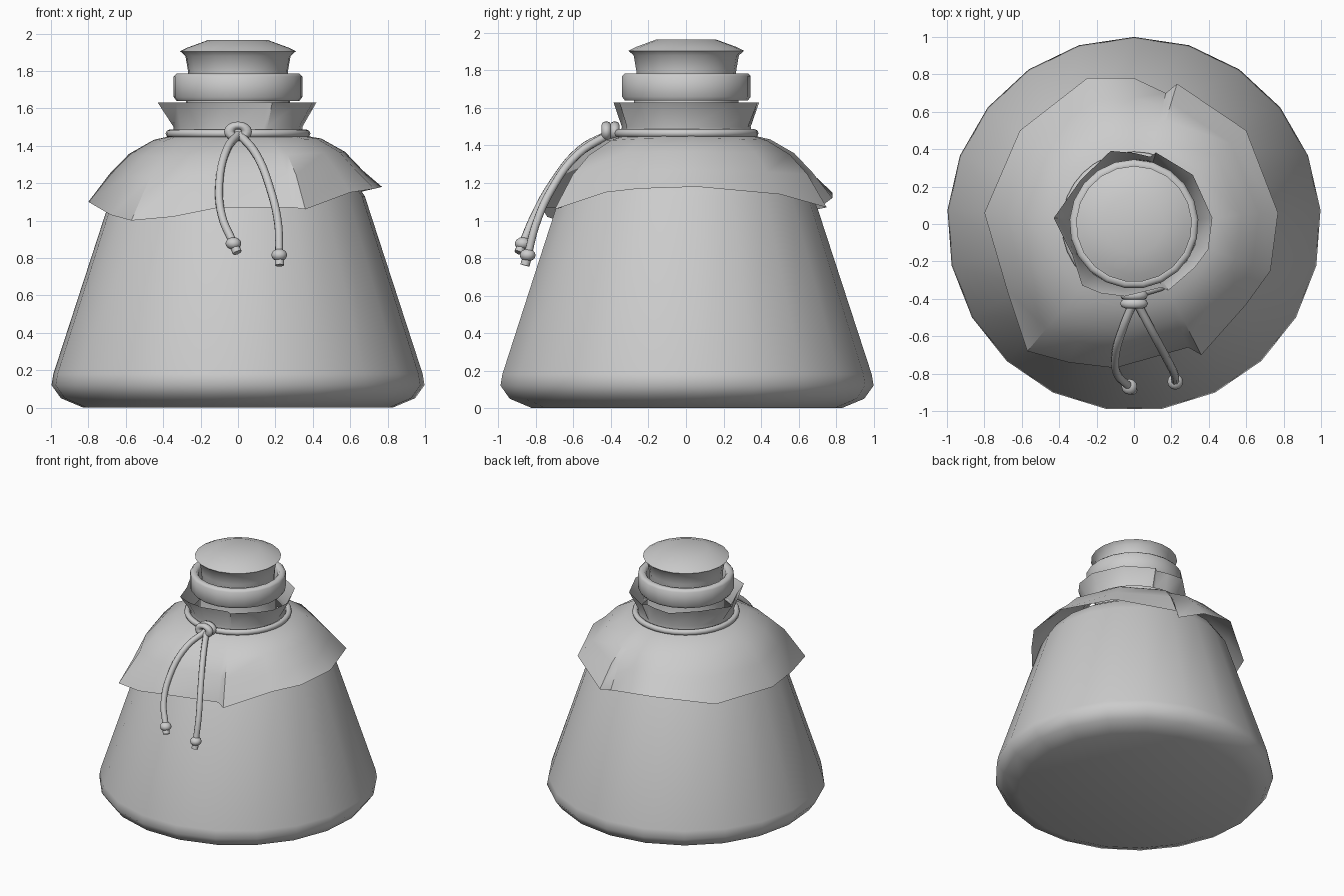
import bpy
import math
from mathutils import Vector

if "Cube" in bpy.data.objects:
    bpy.data.objects.remove(bpy.data.objects["Cube"])

SIDES = 21


def finish(obj, angle=50):
    bpy.ops.object.select_all(action='DESELECT')
    obj.select_set(True)
    bpy.context.view_layer.objects.active = obj
    bpy.ops.object.shade_smooth_by_angle(angle=math.radians(angle))
    return obj


def mesh_object(name, verts, faces, angle=50):
    me = bpy.data.meshes.new(name)
    me.from_pydata(verts, [], faces)
    me.update()
    obj = bpy.data.objects.new(name, me)
    bpy.context.collection.objects.link(obj)
    return finish(obj, angle)


def bridge(rings, n):
    """Quads between consecutive rings of n vertices, listed bottom to top."""
    return [(k * n + i, k * n + (i + 1) % n, (k + 1) * n + (i + 1) % n, (k + 1) * n + i)
            for k in range(rings - 1) for i in range(n)]


def lathe(name, profile, angle=50, caps=True):
    verts = []
    for r, z in profile:
        for i in range(SIDES):
            a = math.pi / 2 + 2 * math.pi * i / SIDES
            verts.append((r * math.cos(a), r * math.sin(a), z))
    faces = bridge(len(profile), SIDES)
    if caps:
        top = (len(profile) - 1) * SIDES
        faces.append(tuple(reversed(range(SIDES))))
        faces.append(tuple(range(top, top + SIDES)))
    return mesh_object(name, verts, faces, angle)


def tube(name, points, radius):
    cu = bpy.data.curves.new(name, 'CURVE')
    cu.dimensions = '3D'
    cu.bevel_depth = radius
    cu.bevel_resolution = 2
    cu.resolution_u = 5
    cu.use_fill_caps = True
    sp = cu.splines.new('BEZIER')
    sp.bezier_points.add(len(points) - 1)
    for bp, p in zip(sp.bezier_points, points):
        bp.co = p
        bp.handle_left_type = bp.handle_right_type = 'AUTO'
    obj = bpy.data.objects.new(name, cu)
    bpy.context.collection.objects.link(obj)
    bpy.ops.object.select_all(action='DESELECT')
    obj.select_set(True)
    bpy.context.view_layer.objects.active = obj
    bpy.ops.object.convert(target='MESH')
    return finish(bpy.context.view_layer.objects.active)


def torus(name, loc, major, minor, rot=(0, 0, 0), scale=(1, 1, 1), seg=24):
    bpy.ops.mesh.primitive_torus_add(location=loc, rotation=rot, major_radius=major,
                                     minor_radius=minor, major_segments=seg, minor_segments=8)
    obj = bpy.context.object
    obj.name = name
    obj.scale = scale
    return finish(obj)


# Flask body with hidden shoulder and neck
lathe("flask_body", [(0.83, 0), (0.95, 0.05), (1.0, 0.12), (0.99, 0.18), (0.68, 1.13),
                     (0.62, 1.22), (0.5, 1.3), (0.35, 1.36), (0.28, 1.42), (0.28, 1.66)])

# Lip ring around the mouth
lathe("flask_lip", [(0.27, 1.65), (0.33, 1.64), (0.345, 1.66), (0.345, 1.77), (0.33, 1.785),
                    (0.30, 1.785), (0.285, 1.765), (0.28, 1.68)], 60, caps=False)

# Stopper
lathe("stopper", [(0.26, 1.68), (0.268, 1.80), (0.282, 1.88), (0.31, 1.905),
                  (0.27, 1.925), (0.16, 1.965)])

# Cloth: hem x, hem y, hem height, collar radius, going counterclockwise
hem = [(0.77, 0.06, 1.18, 0.42), (0.60, 0.50, 1.14, 0.41), (0.23, 0.75, 1.07, 0.40),
       (0.17, 0.70, 1.06, 0.37), (0.0, 0.78, 1.12, 0.38), (-0.25, 0.78, 1.15, 0.41),
       (-0.61, 0.50, 1.08, 0.37), (-0.80, 0.06, 1.10, 0.43), (-0.68, -0.35, 1.03, 0.37),
       (-0.57, -0.68, 1.00, 0.43), (-0.35, -0.74, 1.02, 0.41), (-0.10, -0.77, 1.07, 0.39),
       (0.29, -0.66, 1.07, 0.37), (0.36, -0.70, 1.06, 0.40), (0.60, -0.43, 1.15, 0.40),
       (0.73, -0.25, 1.17, 0.42)]
verts = [(x, y, z) for x, y, z, c in hem]
# rings: radius, height, how strongly the folds show
for r, z, fold in [(0.68, 1.25, 0.6), (0.58, 1.355, 0.45), (0.45, 1.43, 0.3), (0.35, 1.455, 0),
                   (0.345, 1.50, 0)]:
    for x, y, hz, c in hem:
        d = Vector((x, y))
        rr = r * (1 + fold * (d.length / 0.79 - 1))
        d.normalize()
        verts.append((d.x * rr, d.y * rr, z + fold * 0.3 * (hz - 1.09)))
for x, y, hz, c in hem:
    d = Vector((x, y)).normalized() * c
    verts.append((d.x, d.y, 1.63))
mesh_object("cloth_cover", verts, bridge(7, len(hem)), 40)

# Cord around the neck and its knot
torus("cord_loop", (0, 0, 1.465), 0.365, 0.022, seg=32)
for i, y in enumerate((-0.38, -0.425)):
    torus(f"knot_loop_{i}", (0, y, 1.475), 0.042, 0.026,
          rot=(math.radians(90), 0, 0), scale=(1.1, 0.8, 1), seg=16)

# Hanging cord ends with a bead and a stub
ends = {
    "left": [(0, -0.41, 1.46), (-0.06, -0.56, 1.38), (-0.1, -0.71, 1.2),
             (-0.085, -0.81, 1.02), (-0.03, -0.865, 0.89)],
    "right": [(0.01, -0.41, 1.46), (0.1, -0.58, 1.35), (0.175, -0.72, 1.16),
              (0.215, -0.80, 0.98), (0.22, -0.84, 0.83)],
}
for side, pts in ends.items():
    tube(f"cord_end_{side}", pts, 0.022)
    tip = Vector(pts[-1])
    way = (tip - Vector(pts[-2])).normalized()
    bpy.ops.mesh.primitive_uv_sphere_add(segments=12, ring_count=8, radius=0.042,
                                         location=tip + way * 0.015)
    bead = bpy.context.object
    bead.name = f"cord_bead_{side}"
    bead.scale = (1, 1, 0.8)
    finish(bead)
    tube(f"cord_stub_{side}", [tip, tip + way * 0.072], 0.025)
